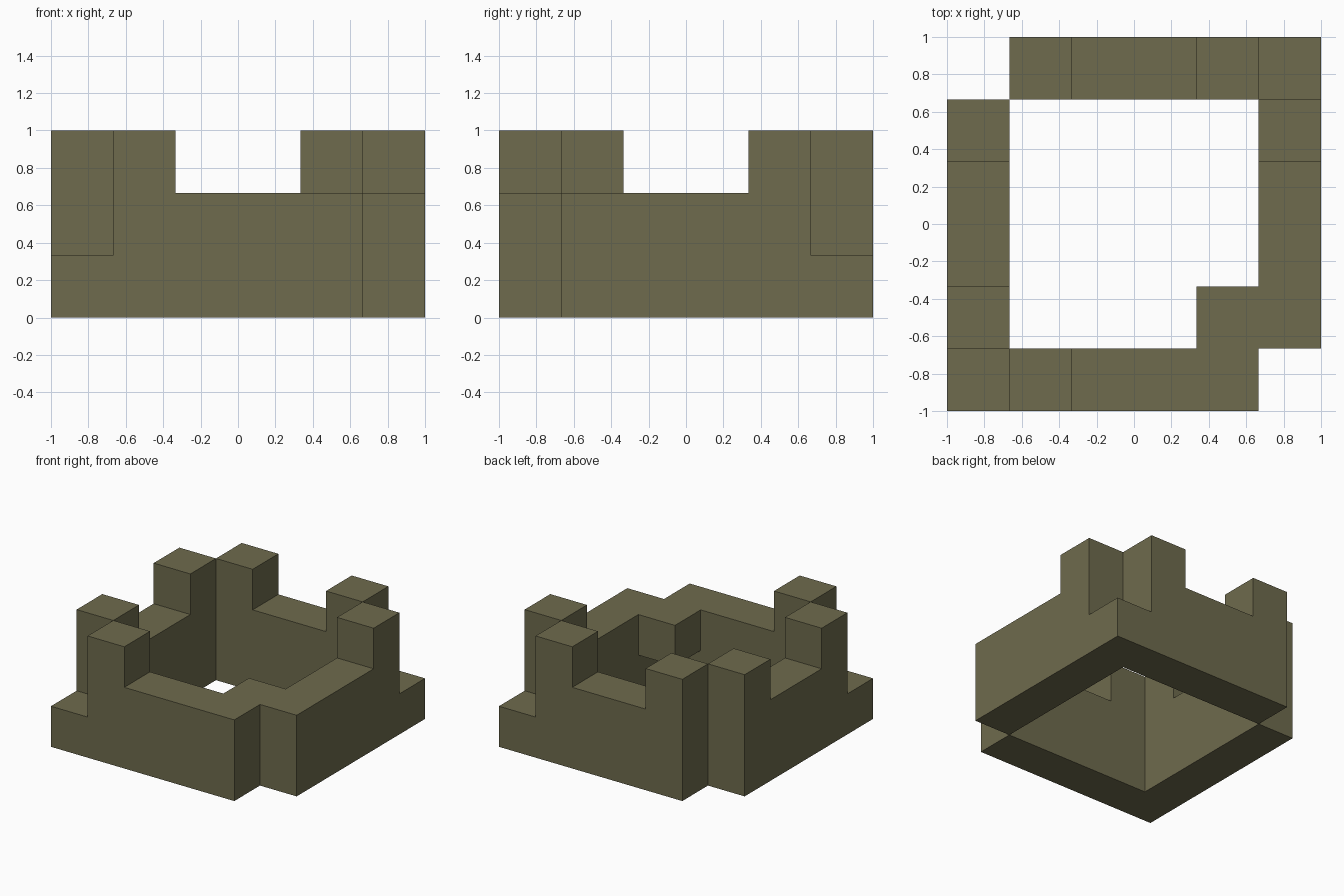
import bpy, bmesh
from mathutils import Vector

if "Cube" in bpy.data.objects:
    bpy.data.objects.remove(bpy.data.objects["Cube"])

S = 1 / 3  # block size

# Wall heights in blocks, each run starting at a low corner
LOW_RUN = [1, 3, 2, 2, 2]
TOWER_RUN = [1, 3, 2, 2, 3]

cells = set()


def column(x, y, height, base=0):
    cells.update((x, y, z) for z in range(base, height))


for i in range(5):
    column(i, 0, LOW_RUN[i])          # front wall
    column(0, i, TOWER_RUN[i])        # left wall
    column(5 - i, 5, TOWER_RUN[i])    # back wall
    column(5, 5 - i, LOW_RUN[i])      # right wall
column(4, 1, 2, base=1)               # raised inner corner bridge

# Skin only the exposed sides of the blocks
bm = bmesh.new()
for cell in cells:
    for axis in range(3):
        for side in (0, 1):
            neighbour = list(cell)
            neighbour[axis] += 2 * side - 1
            if tuple(neighbour) in cells:
                continue
            u, v = (axis + 1) % 3, (axis + 2) % 3
            corners = []
            for du, dv in ((0, 0), (1, 0), (1, 1), (0, 1)):
                p = Vector(cell)
                p[axis] += side
                p[u] += du
                p[v] += dv
                corners.append(bm.verts.new(p * S - Vector((1, 1, 0))))
            bm.faces.new(corners if side else corners[::-1])

# Merge into large flat faces
bmesh.ops.remove_doubles(bm, verts=bm.verts[:], dist=0.001)
bmesh.ops.dissolve_limit(bm, angle_limit=0.02, verts=bm.verts[:], edges=bm.edges[:])

mesh = bpy.data.meshes.new("battlement_ring")
bm.to_mesh(mesh)
bm.free()

olive = bpy.data.materials.new("olive")
olive.diffuse_color = (0.157, 0.146, 0.075, 1)
olive.use_nodes = True
olive.node_tree.nodes["Principled BSDF"].inputs["Base Color"].default_value = olive.diffuse_color
mesh.materials.append(olive)

ring = bpy.data.objects.new("battlement_ring", mesh)
bpy.context.collection.objects.link(ring)
